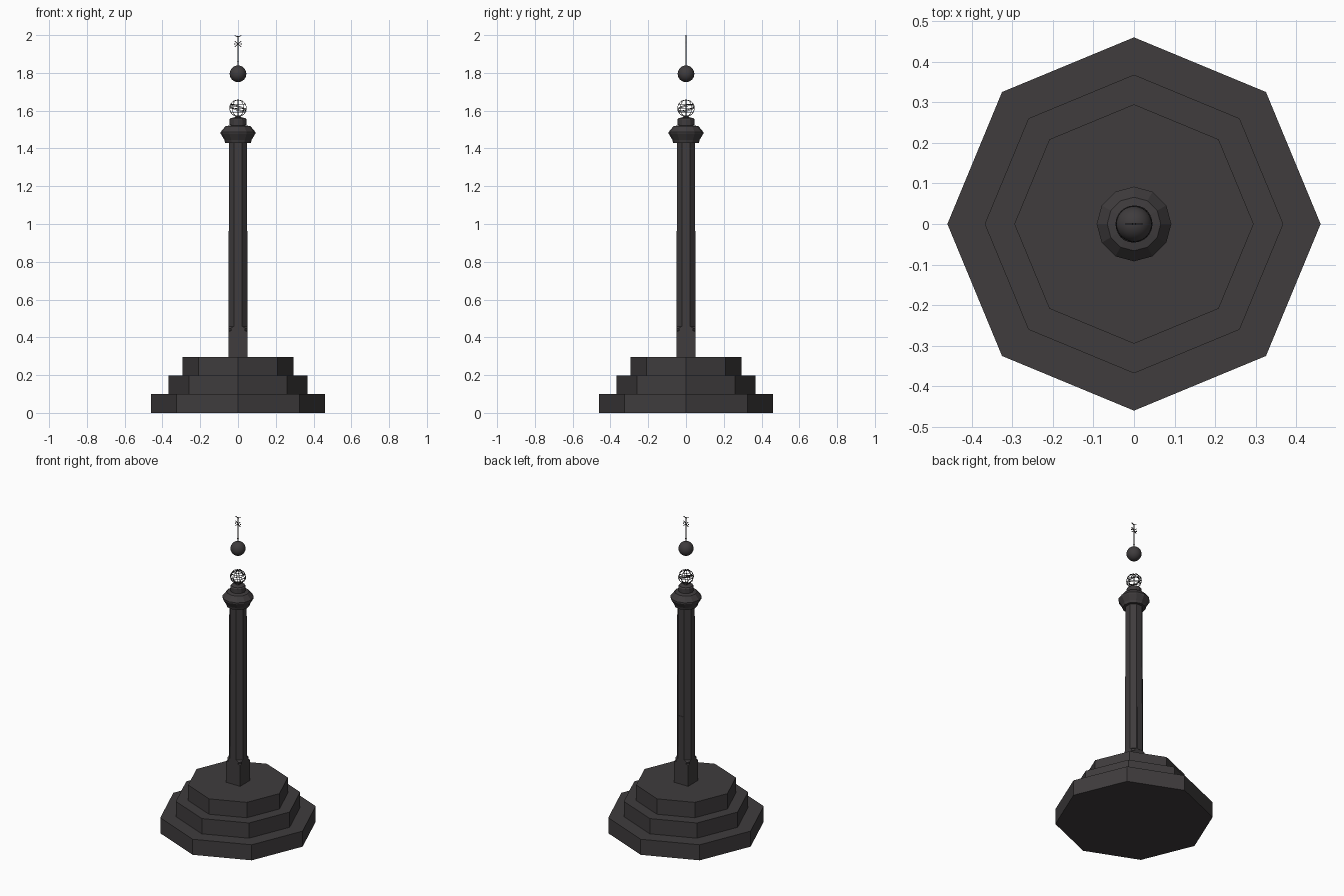
import bpy, bmesh, math
from math import pi, cos, sin

if "Cube" in bpy.data.objects:
    bpy.data.objects.remove(bpy.data.objects["Cube"])

stone = bpy.data.materials.new("dark_stone")
stone.diffuse_color = (0.05, 0.045, 0.047, 1)
stone.use_nodes = True
stone.node_tree.nodes["Principled BSDF"].inputs["Base Color"].default_value = stone.diffuse_color


def loft(name, rings):
    """Skin a stack of equal-length point rings and cap both ends."""
    bm = bmesh.new()
    loops = [[bm.verts.new(p) for p in r] for r in rings]
    n = len(loops[0])
    for a, b in zip(loops, loops[1:]):
        for i in range(n):
            j = (i + 1) % n
            bm.faces.new((a[i], a[j], b[j], b[i]))
    bm.faces.new(loops[0][::-1])
    bm.faces.new(loops[-1])
    bmesh.ops.recalc_face_normals(bm, faces=bm.faces)
    me = bpy.data.meshes.new(name)
    bm.to_mesh(me)
    bm.free()
    ob = bpy.data.objects.new(name, me)
    bpy.context.collection.objects.link(ob)
    me.materials.append(stone)
    return ob


def polygon(r, z, n):
    return [(r * cos(2 * pi * i / n), r * sin(2 * pi * i / n), z) for i in range(n)]


def chamfered(h, c, z):
    """Square of half width h with corners cut back by c."""
    k = h - c
    return [(h, -k, z), (h, k, z), (k, h, z), (-k, h, z),
            (-h, k, z), (-h, -k, z), (-k, -h, z), (k, -h, z)]


def finish(name, smooth=False):
    ob = bpy.context.object
    ob.name = name
    ob.data.materials.append(stone)
    if smooth:
        bpy.ops.object.shade_smooth()


def box(name, loc, size, tilt=0):
    bpy.ops.mesh.primitive_cube_add(size=1, location=loc, rotation=(0, tilt, 0))
    bpy.context.object.scale = size
    finish(name)


def ring(name, r, rot, z=1.613, thick=0.0016):
    bpy.ops.mesh.primitive_torus_add(major_radius=r, minor_radius=thick, major_segments=24,
                                     minor_segments=6, location=(0, 0, z), rotation=rot)
    finish(name, True)


# Octagonal steps
for i, (r, z0, z1) in enumerate([(0.46, 0, 0.1), (0.368, 0.1, 0.198), (0.295, 0.198, 0.297)]):
    loft(f"step_{i + 1}", [polygon(r, z0, 8), polygon(r, z1, 8)])

# Shaft: square foot, chamfer stops, octagonal above
loft("shaft", [chamfered(h, c, z) for h, c, z in [
    (0.05, 0.001, 0.297), (0.05, 0.001, 0.43), (0.05, 0.016, 0.436),
    (0.05, 0.012, 0.448), (0.05, 0.028, 0.458), (0.048, 0.028, 1.44)]])
box("back_plaque", (0, 0.0495, 0.595), (0.036, 0.004, 0.28))

# Capital and neck
loft("capital", [polygon(r, z, 12) for r, z in [
    (0.068, 1.43), (0.072, 1.445), (0.092, 1.478), (0.092, 1.487),
    (0.066, 1.518), (0.04, 1.522), (0.04, 1.545)]])
loft("neck_cap", [polygon(r, z, 12) for r, z in [
    (0.045, 1.525), (0.045, 1.553), (0.04, 1.56), (0.014, 1.566), (0.012, 1.575)]])

# Openwork globe
for i in range(4):
    ring(f"globe_meridian_{i + 1}", 0.044, (pi / 2, 0, i * pi / 4))
ring("globe_equator", 0.044, (0, 0, 0))
for s in (-1, 1):
    ring("globe_tropic", 0.038, (0, 0, 0), 1.613 + s * 0.022)
    ring("globe_slanted_band", 0.045, (0.2, 0.3, 0), 1.613 + s * 0.003)

# Solid ball
bpy.ops.mesh.primitive_uv_sphere_add(segments=24, ring_count=16, radius=0.044, location=(0, 0, 1.795))
finish("ball", True)

# Flat finial above the ball
box("finial_rod", (0, 0, 1.916), (0.004, 0.004, 0.16))
box("finial_foot", (0, 0, 1.858), (0.011, 0.004, 0.003))
for s in (-1, 1):
    box("finial_cross_arm", (0, 0, 1.953), (0.046, 0.003, 0.004), s * 0.75)
    box("finial_tip", (s * 0.009, 0, 1.994), (0.019, 0.003, 0.004), -s * 0.4)
    box("finial_side_leaf", (s * 0.018, 0, 1.953), (0.008, 0.003, 0.006))
